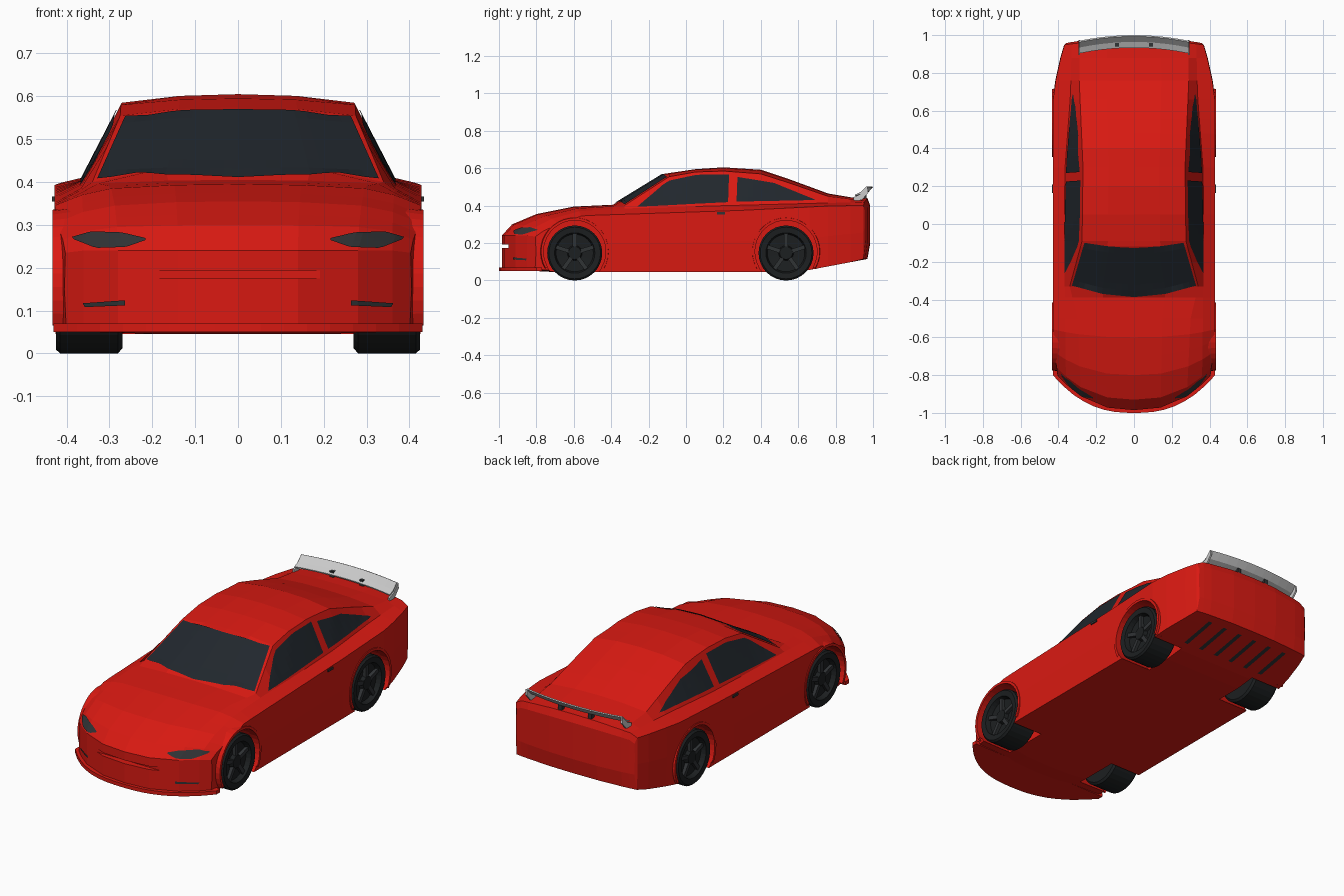
import bpy, bmesh, math
from mathutils import Vector, Matrix
from mathutils.bvhtree import BVHTree

if "Cube" in bpy.data.objects:
    bpy.data.objects.remove(bpy.data.objects["Cube"])


def material(name, rgb):
    m = bpy.data.materials.new(name)
    m.diffuse_color = (*rgb, 1)
    m.use_nodes = True
    m.node_tree.nodes["Principled BSDF"].inputs["Base Color"].default_value = m.diffuse_color
    return m


RED = material("red_paint", (0.7, 0.01, 0.006))
GLASS = material("dark_glass", (0.015, 0.02, 0.026))
BLACK = material("black_rubber", (0.012, 0.014, 0.015))
TRIM = material("dark_trim", (0.03, 0.033, 0.036))


def finish(name, bm, mat=None, fix=True):
    if fix:
        bmesh.ops.recalc_face_normals(bm, faces=bm.faces[:])
    me = bpy.data.meshes.new(name)
    bm.to_mesh(me)
    bm.free()
    ob = bpy.data.objects.new(name, me)
    bpy.context.collection.objects.link(ob)
    if mat:
        me.materials.append(mat)
    return ob


def add_box(bm, loc, size, rot=Matrix()):
    bmesh.ops.create_cube(bm, size=1, matrix=Matrix.Translation(loc) @ rot @ Matrix.Diagonal((*size, 1)))


def lerp(keys, t):
    """Piecewise linear curve through (t, value) keys."""
    if t <= keys[0][0]:
        return keys[0][1]
    for (a, u), (b, v) in zip(keys, keys[1:]):
        if t <= b:
            return u + (v - u) * (t - a) / (b - a)
    return keys[-1][1]


# Body curves along the length: heights, half widths and bow in plan
TOP = [(-.985, .24), (-.93, .30), (-.8, .355), (-.6, .395), (-.39, .405), (-.12, .57), (.05, .595),
       (.2, .605), (.4, .592), (.556, .54), (.76, .465), (.88, .445), (.97, .44), (.985, .40)]
RAIL = [(-.985, .24), (-.93, .295), (-.8, .345), (-.6, .385), (-.33, .40), (-.09, .555), (.05, .58),
        (.2, .585), (.4, .57), (.556, .52), (.76, .45), (.88, .435), (.97, .425), (.985, .39)]
BELT = [(-.985, .24), (-.93, .285), (-.8, .33), (-.6, .37), (-.33, .385), (.2, .40), (.97, .42), (.985, .385)]
SHOULDER = [(-.985, .235), (-.93, .265), (-.8, .305), (-.6, .345), (-.3, .355), (.3, .375), (.8, .40),
            (.97, .40), (.985, .37)]
BOTTOM = [(-.985, .06), (-.7, .045), (.6, .045), (.97, .115), (.985, .2)]
RAIL_X = [(-.985, .28), (-.5, .30), (-.33, .34), (-.09, .275), (.3, .27), (.76, .29), (.985, .285)]
BELT_X = [(-.985, .36), (-.5, .365), (0, .37), (.3, .365), (.7, .335), (.985, .33)]
WIDTH = [(-.985, .405), (-.8, .425), (-.6, .43), (.7, .43), (.97, .37), (.985, .36)]
BOW = [(-.985, .2), (-.93, .18), (-.8, .12), (-.6, .04), (-.5, 0), (.88, 0), (.97, -.03), (.985, -.04)]
STATIONS = [-.985, -.93, -.87, -.8, -.7, -.6, -.5, -.39, -.33, -.2, -.12, -.09, .05, .2, .3, .4, .48,
            .556, .66, .76, .88, .97, .985]


def half_section(y):
    zt, zr, zb, w = lerp(TOP, y), lerp(RAIL, y), lerp(BOTTOM, y), lerp(WIDTH, y)
    zs, xr, xb = lerp(SHOULDER, y), lerp(RAIL_X, y), lerp(BELT_X, y)
    pts = [(0, zb), (xr / 2, zb), (xr, zb), (xb, zb), (w * .99, zb), (w, (zb + zs) / 2), (w * .995, zs),
           (xb, lerp(BELT, y)), (xr, zr), (xr / 2, zr + (zt - zr) * .8), (0, zt)]
    return [(x, y + lerp(BOW, y) * (x / .42) ** 2.5, z) for x, z in pts]


# Body shell: lofted sections, mirrored, with curved end caps
bm = bmesh.new()
for s in (1, -1):
    rows = [[bm.verts.new((s * x, y, z)) for x, y, z in half_section(t)] for t in STATIONS]
    for a, b in zip(rows, rows[1:]):
        for i in range(10):
            bm.faces.new((a[i], a[i + 1], b[i + 1], b[i]))
    for r in (rows[0], rows[-1]):
        for i in range(3):
            bm.faces.new((r[i], r[i + 1], r[9 - i], r[10 - i]))
        bm.faces.new(r[3:8])
bmesh.ops.remove_doubles(bm, verts=bm.verts[:], dist=1e-5)
bmesh.ops.recalc_face_normals(bm, faces=bm.faces[:])
skin = BVHTree.FromBMesh(bm)
body = finish("body", bm, RED)

# Wheel arches and grille slot cut from the body
AXLES = (-.595, .535)
WHEEL_Z = .147
TURN = Matrix.Rotation(math.pi / 2, 4, 'Y')
bm = bmesh.new()
for y in AXLES:
    for s in (1, -1):
        bmesh.ops.create_cone(bm, cap_ends=True, segments=32, radius1=.168, radius2=.168, depth=.4,
                              matrix=Matrix.Translation((s * .44, y, WHEEL_Z + .008)) @ TURN)
add_box(bm, (0, -1, .184), (.39, .1, .018))
cutter = finish("arch_cutter", bm)
cutter.hide_render = True
mod = body.modifiers.new("arches", 'BOOLEAN')
mod.operation, mod.solver, mod.object = 'DIFFERENCE', 'EXACT', cutter
bpy.context.view_layer.objects.active = body
bpy.ops.object.modifier_apply(modifier="arches")
bpy.data.objects.remove(cutter)


def panel(name, low, high, place, direction, mat, n=14, m=5, lift=.004):
    """Grid between two polylines, projected onto the body skin."""
    d = Vector(direction)
    bm = bmesh.new()

    def along(line, t):
        keys = [(i / (len(line) - 1), Vector(p)) for i, p in enumerate(line)]
        return lerp(keys, t)

    grid = []
    for i in range(n + 1):
        lo, hi = along(low, i / n), along(high, i / n)
        row = []
        for j in range(m + 1):
            p = Vector(place(*lo.lerp(hi, j / m)))
            hit, normal, _, _ = skin.ray_cast(p - d * 3, d)
            row.append(bm.verts.new(hit + normal * lift if hit else p))
        grid.append(row)
    for a, b in zip(grid, grid[1:]):
        for j in range(m):
            f = bm.faces.new((a[j], b[j], b[j + 1], a[j + 1]))
            f.normal_update()
            if f.normal.dot(d) > 0:
                f.normal_flip()
    return finish(name, bm, mat, fix=False)


# Windscreen
panel("windscreen", [(-.328, -.325), (-.17, -.368), (0, -.385), (.17, -.368), (.328, -.325)],
      [(-.262, -.098), (-.13, -.118), (0, -.125), (.13, -.118), (.262, -.098)],
      lambda u, v: (u, v, 0), (0, 0, -1), GLASS, 20, 8)

for s, side in ((1, "right"), (-1, "left")):
    # Side windows
    onto_side = lambda u, v: (0, u, v)
    panel(side + "_front_window", [(-.26, .392), (-.1, .40), (.06, .409), (.225, .417)],
          [(-.255, .397), (-.1, .53), (.06, .564), (.23, .566)], onto_side, (-s, 0, 0), GLASS)
    panel(side + "_rear_window", [(.27, .42), (.48, .424), (.69, .428)],
          [(.275, .552), (.47, .52), (.68, .434)], onto_side, (-s, 0, 0), GLASS)
    # Headlight and fog slot
    onto_front = lambda u, v: (s * u, 0, v)
    panel(side + "_headlight", [(.215, .262), (.26, .246), (.33, .244), (.38, .264)],
          [(.215, .267), (.27, .28), (.34, .283), (.385, .27)], onto_front, (0, 1, 0), TRIM)
    panel(side + "_fog_slot", [(.262, .112), (.355, .108)], [(.262, .124), (.36, .117)],
          onto_front, (0, 1, 0), TRIM, 6, 2)
    # Door handle
    bm = bmesh.new()
    add_box(bm, (s * .428, .187, .36), (.012, .045, .012))
    finish(side + "_door_handle", bm, TRIM)

# Diffuser slots under the tail
for i in range(6):
    x = -.25 + .1 * i
    panel(f"diffuser_slot_{i + 1}", [(x - .012, .72), (x - .012, .92)], [(x + .012, .72), (x + .012, .92)],
          lambda u, v: (u, v, 0), (0, 0, 1), TRIM, 4, 1)

# Front splitter
bm = bmesh.new()
edge = [(.43 * i / 8, -1 + .2 * (abs(i) / 8) ** 2.5) for i in range(-8, 9)] + [(.43, -.77), (-.43, -.77)]
face = bm.faces.new([bm.verts.new((x, y, .05)) for x, y in edge])
top = bmesh.ops.extrude_face_region(bm, geom=[face])
bmesh.ops.translate(bm, vec=(0, 0, .02), verts=[v for v in top["geom"] if isinstance(v, bmesh.types.BMVert)])
finish("front_splitter", bm, RED)

# Wheels and arch lips
TYRE = [(0, .27), (.135, .27), (.147, .28), (.147, .415), (.138, .425), (.108, .422), (.1, .395),
        (.04, .39), (.034, .412), (0, .412)]
LIP = [(.166, .39), (.166, .433), (.18, .433), (.186, .39)]


def lathe(bm, profile, s, y, z, start, sweep, steps):
    loop = [bm.verts.new((s * x, y + r * math.cos(start), z + r * math.sin(start))) for r, x in profile]
    edges = [bm.edges.new(e) for e in zip(loop, loop[1:])]
    bmesh.ops.spin(bm, geom=loop + edges, cent=(0, y, z), axis=(1, 0, 0), angle=sweep, steps=steps)
    bmesh.ops.remove_doubles(bm, verts=bm.verts[:], dist=1e-5)


for y, end in zip(AXLES, ("front", "rear")):
    for s, side in ((1, "right"), (-1, "left")):
        bm = bmesh.new()
        lathe(bm, TYRE, s, y, WHEEL_Z, 0, math.tau, 32)
        finish(f"{end}_{side}_wheel", bm, BLACK)
        bm = bmesh.new()
        for k in range(5):
            rot = Matrix.Rotation(math.tau * k / 5, 4, 'X')
            add_box(bm, Vector((s * .4, y, WHEEL_Z)) + rot @ Vector((0, 0, .068)), (.02, .022, .075), rot)
        finish(f"{end}_{side}_spokes", bm, TRIM)
        bm = bmesh.new()
        lathe(bm, LIP, s, y, WHEEL_Z + .008, math.radians(-30), math.radians(240), 24)
        finish(f"{end}_{side}_arch_lip", bm, RED)

# Rear spoiler blade, end plates and struts
bm = bmesh.new()
rows = []
for i in range(-5, 6):
    x, back = .29 * i / 5, .03 * (i / 5) ** 2
    rows.append([bm.verts.new((x, y - back, z)) for y, z in
                 ((.935, .452), (.97, .466), (1.0, .5), (.993, .503), (.964, .473), (.933, .459))])
for a, b in zip(rows, rows[1:]):
    for j in range(6):
        bm.faces.new((a[j], b[j], b[(j + 1) % 6], a[(j + 1) % 6]))
for r in (rows[0], rows[-1]):
    bm.faces.new(r)
finish("spoiler_blade", bm)
for s, side in ((1, "right"), (-1, "left")):
    bm = bmesh.new()
    face = bm.faces.new([bm.verts.new((s * .285, y, z)) for y, z in
                         ((.895, .425), (.94, .43), (.975, .47), (.97, .5), (.93, .46), (.895, .445))])
    top = bmesh.ops.extrude_face_region(bm, geom=[face])
    bmesh.ops.translate(bm, vec=(s * .01, 0, 0), verts=[v for v in top["geom"] if isinstance(v, bmesh.types.BMVert)])
    finish(side + "_spoiler_end", bm)
    bm = bmesh.new()
    add_box(bm, (s * .09, .953, .452), (.022, .025, .04))
    finish(side + "_spoiler_strut", bm, TRIM)
